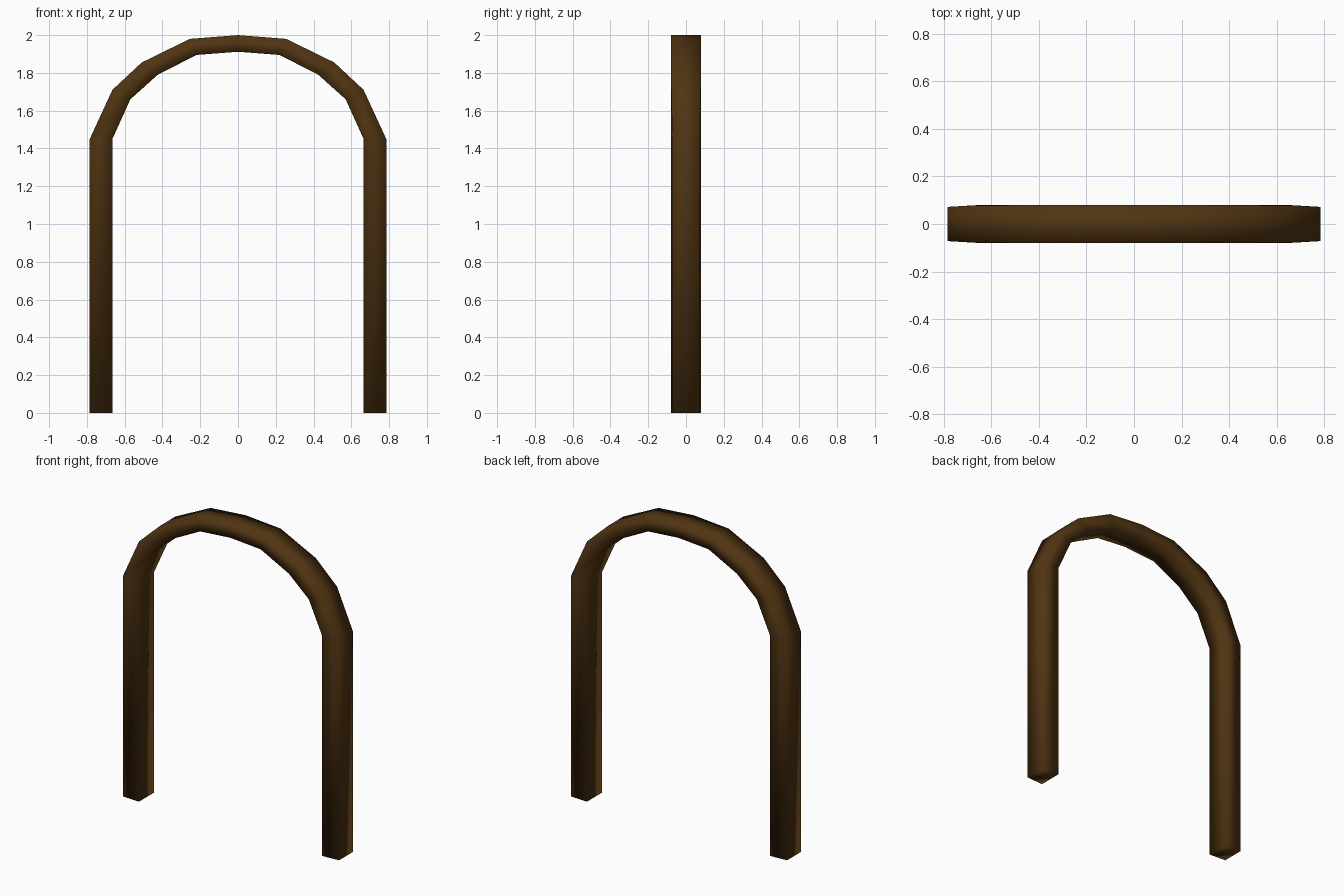
import bpy, bmesh

if "Cube" in bpy.data.objects:
    bpy.data.objects.remove(bpy.data.objects["Cube"])

# Outer and inner outline of the right half, foot to crown (x, z)
outer = [(0.785, 0), (0.785, 1.45), (0.665, 1.71), (0.51, 1.855), (0.255, 1.98), (0, 2.0)]
inner = [(0.665, 0), (0.665, 1.45), (0.57, 1.66), (0.425, 1.79), (0.22, 1.895), (0, 1.912)]
OUTER_Y = [0.072, 0.072, 0.078, 0.079, 0.079, 0.079]
INNER_Y = 0.079

wood = bpy.data.materials.new("dark brown wood")
wood.diffuse_color = (0.08, 0.034, 0.006, 1)
wood.use_nodes = True
wood.node_tree.nodes["Principled BSDF"].inputs["Base Color"].default_value = wood.diffuse_color

# Four-sided cross-sections, then the mirrored half
half = list(zip(outer, inner, OUTER_Y))
stations = [(1, s) for s in half] + [(-1, s) for s in reversed(half[:-1])]

bm = bmesh.new()
rings = []
for side, ((ox, oz), (ix, iz), oy) in stations:
    rings.append([bm.verts.new(p) for p in (
        (side * ox, -oy, oz), (side * ox, oy, oz),
        (side * ix, INNER_Y, iz), (side * ix, -INNER_Y, iz))])

# Skin between sections, and foot caps
for a, b in zip(rings, rings[1:]):
    for i in range(4):
        j = (i + 1) % 4
        bm.faces.new((a[i], a[j], b[j], b[i]))
bm.faces.new(rings[0])
bm.faces.new(rings[-1])
bmesh.ops.recalc_face_normals(bm, faces=bm.faces)
for f in bm.faces:
    f.smooth = True

mesh = bpy.data.meshes.new("arch_frame")
bm.to_mesh(mesh)
bm.free()
mesh.materials.append(wood)
bpy.context.collection.objects.link(bpy.data.objects.new("arch_frame", mesh))
